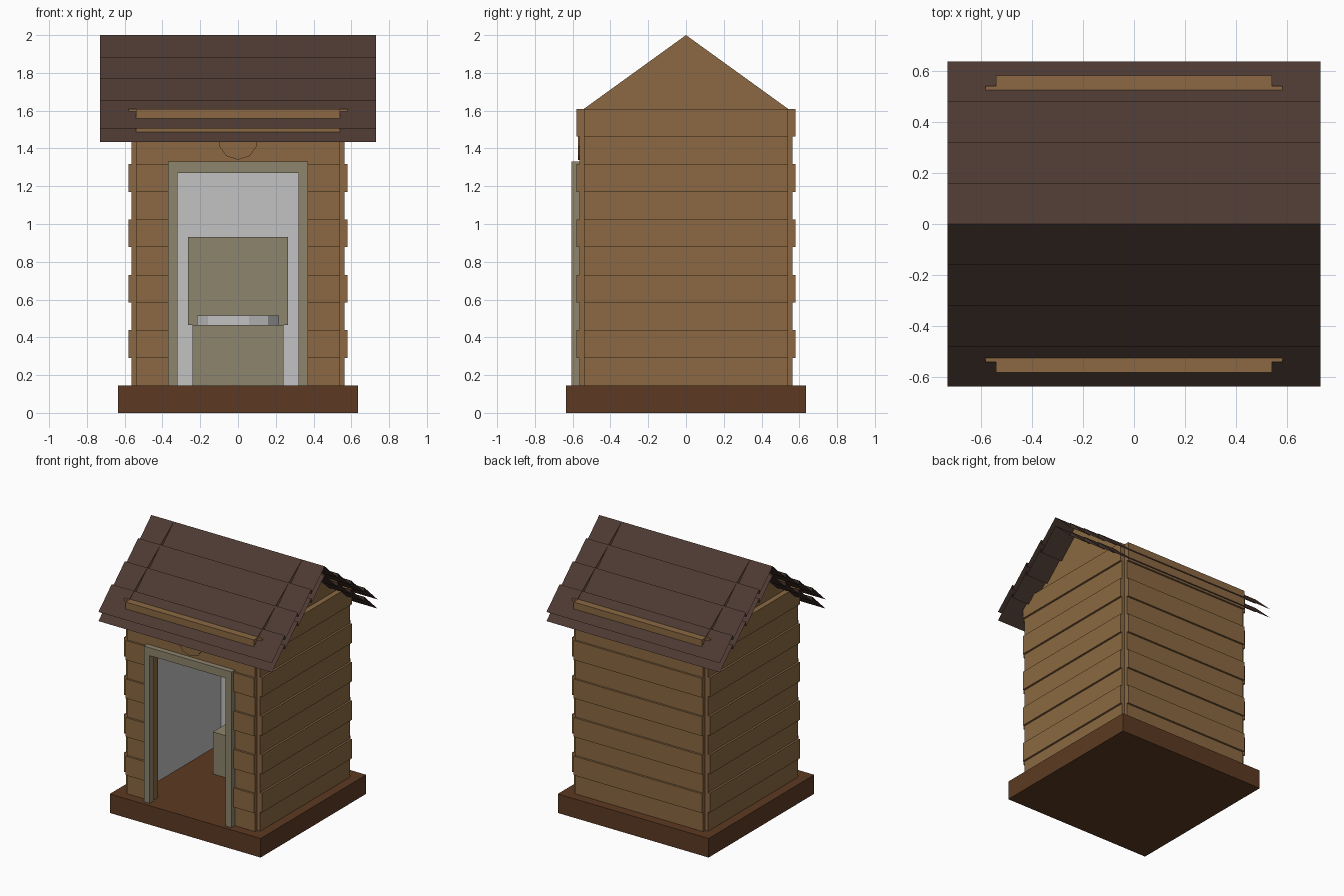
import bpy, bmesh, math

if "Cube" in bpy.data.objects:
    bpy.data.objects.remove(bpy.data.objects["Cube"])


def material(name, rgb):
    lin = [(c / 255 / 12.92) if c < 10 else ((c / 255 + 0.055) / 1.055) ** 2.4 for c in rgb]
    m = bpy.data.materials.new(name)
    m.diffuse_color = (*lin, 1)
    m.use_nodes = True
    m.node_tree.nodes["Principled BSDF"].inputs["Base Color"].default_value = m.diffuse_color
    return m


WOOD = material("plank brown", (139, 105, 66))
BASE = material("base brown", (92, 58, 34))
ROOF = material("shingle brown", (77, 58, 50))
TRIM = material("trim beige", (141, 133, 109))
GREY = material("light grey", (194, 194, 194))


def finish(name, bm, mat):
    bmesh.ops.recalc_face_normals(bm, faces=bm.faces[:])
    me = bpy.data.meshes.new(name)
    bm.to_mesh(me)
    bm.free()
    me.materials.append(mat)
    ob = bpy.data.objects.new(name, me)
    bpy.context.collection.objects.link(ob)
    return ob


def boxes(name, mat, items):
    """One object made of boxes given as (x0, x1, y0, y1, z0, z1)."""
    bm = bmesh.new()
    for x0, x1, y0, y1, z0, z1 in items:
        vs = bmesh.ops.create_cube(bm, size=1)["verts"]
        for v in vs:
            v.co = ((x0 + x1) / 2 + v.co.x * (x1 - x0),
                    (y0 + y1) / 2 + v.co.y * (y1 - y0),
                    (z0 + z1) / 2 + v.co.z * (z1 - z0))
    return finish(name, bm, mat)


FLOOR, EAVE, TOP = 0.145, 1.61, 2.0
C, IN = 0.54, 0.49           # wall corner and inner plank face
DOOR_X, DOOR_Z = 0.33, 1.28
ROWS = 10
H = (EAVE - FLOOR) / ROWS

# Base slab
boxes("base_slab", BASE, [(-0.635, 0.635, -0.635, 0.635, 0, FLOOR)])

# Plank walls, every second row stands proud
front, back, sides = [], [], []
for i in range(ROWS):
    z0, z1 = FLOOR + i * H, FLOOR + (i + 1) * H
    out = 0.58 if i % 2 else 0.565
    back.append((-C, C, IN, out, z0, z1))
    for s in (-1, 1):
        a, b = sorted((s * IN, s * out))
        sides.append((a, b, -C, C, z0, z1))
    if z0 > DOOR_Z:
        front.append((-C, C, -out, -IN, z0, z1))
    else:
        front.append((-C, -DOOR_X, -out, -IN, z0, z1))
        front.append((DOOR_X, C, -out, -IN, z0, z1))
        if z1 > DOOR_Z:
            front.append((-DOOR_X, DOOR_X, -out, -IN, DOOR_Z, z1))
boxes("front_planks", WOOD, front)
boxes("back_planks", WOOD, back)
boxes("side_planks", WOOD, sides)

# Gable ends
bm = bmesh.new()
for x in (-C, C):
    bm.faces.new([bm.verts.new((x, y, z)) for y, z in ((-C, EAVE), (C, EAVE), (0, TOP))])
finish("gable_ends", bm, WOOD)

# Interior lining
L = 0.48
boxes("wall_lining", GREY, [
    (-IN, IN, L, IN, FLOOR, EAVE - 0.02),
    (-IN, -L, -IN, L, FLOOR, EAVE - 0.02),
    (L, IN, -IN, L, FLOOR, EAVE - 0.02)])

# Two layers of stepped shingles on both slopes
bm = bmesh.new()
for dz in (0, -0.07):
    for s in (-1, 1):
        profile = []
        for k in range(4):
            y, z = 0.159 * k, TOP - 0.115 * k + dz
            profile += [(s * y, z), (s * (y + 0.159), z - 0.15)]
        pairs = [[bm.verts.new((x, y, z)) for x in (-0.73, 0.73)] for y, z in profile]
        for (a, b), (c, d) in zip(pairs, pairs[1:]):
            bm.faces.new((a, b, d, c) if s < 0 else (b, a, c, d))
finish("roof_shingles", bm, ROOF)

# Door frame
boxes("door_frame", TRIM, [
    (-0.37, -0.32, -0.605, -0.555, FLOOR, 1.33),
    (0.32, 0.37, -0.605, -0.555, FLOOR, 1.33),
    (-0.32, 0.32, -0.605, -0.555, 1.27, 1.33)])

# Round plaque above the door
bm = bmesh.new()
bmesh.ops.create_cone(bm, cap_ends=True, segments=10, radius1=0.105, radius2=0.105, depth=0.01)
for v in bm.verts:
    x, y, z = v.co
    v.co = (x, -0.568 + z, 1.445 + y)
finish("door_plaque", bm, WOOD)

# Toilet box and upright back
boxes("toilet_box", TRIM, [(-0.24, 0.24, 0.04, 0.48, FLOOR, 0.465)])
boxes("toilet_back", TRIM, [(-0.265, 0.265, 0.38, 0.48, 0.465, 0.93)])

# Ring seat
bm = bmesh.new()
N = 12
rings = []
for r, z in ((0.225, 0.465), (0.225, 0.515), (0.15, 0.515), (0.15, 0.465)):
    rings.append([bm.verts.new((r * math.cos(2 * math.pi * (i + 0.5) / N),
                                0.21 + 0.72 * r * math.sin(2 * math.pi * (i + 0.5) / N), z))
                  for i in range(N)])
for j in range(4):
    a, b = rings[j], rings[(j + 1) % 4]
    for i in range(N):
        k = (i + 1) % N
        bm.faces.new((a[i], a[k], b[k], b[i]))
finish("toilet_seat", bm, GREY)
